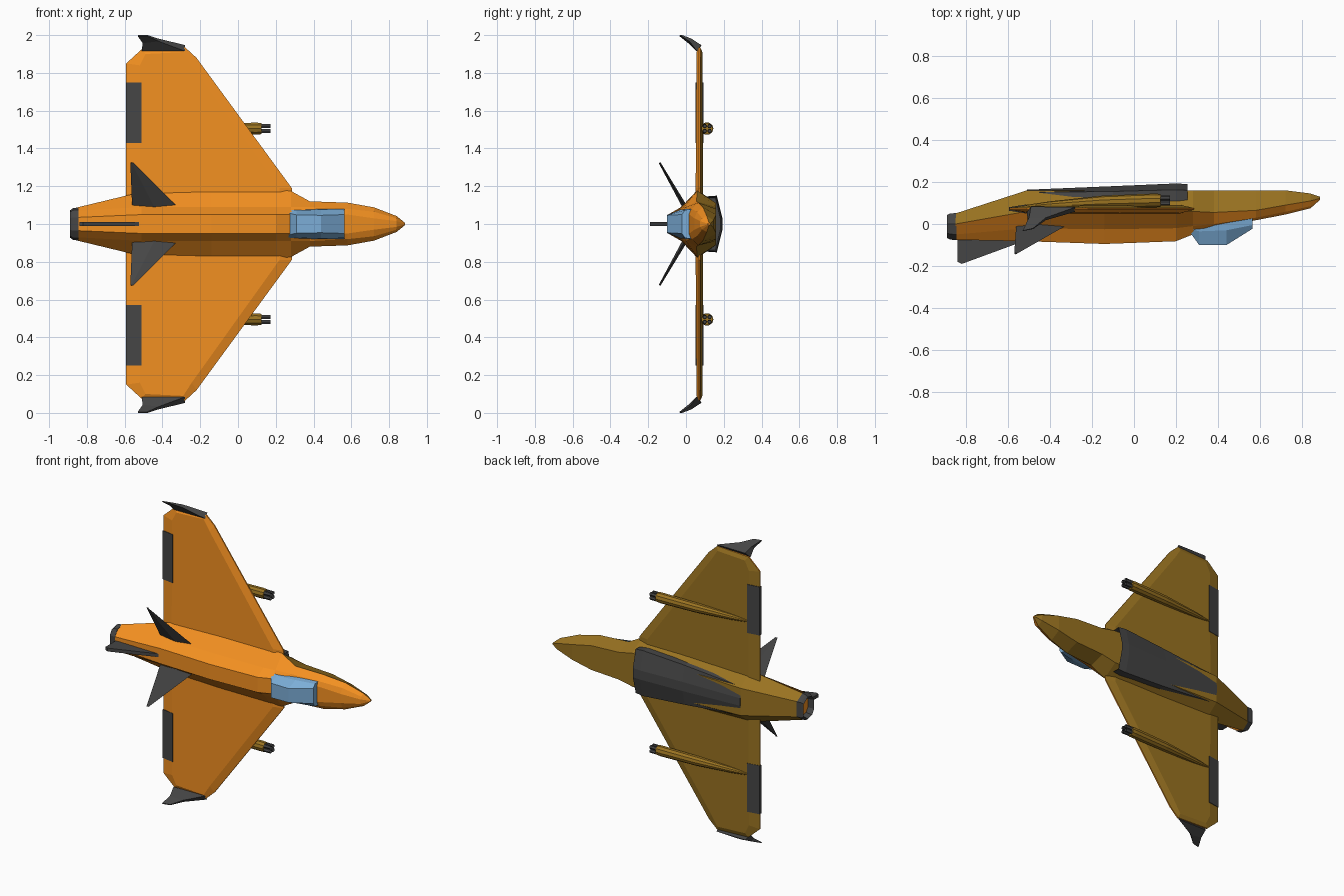
import bpy, bmesh, math
from mathutils import Vector

if "Cube" in bpy.data.objects:
    bpy.data.objects.remove(bpy.data.objects["Cube"])


def material(name, rgb):
    m = bpy.data.materials.new(name)
    m.diffuse_color = (*rgb, 1)
    m.use_nodes = True
    m.node_tree.nodes["Principled BSDF"].inputs["Base Color"].default_value = m.diffuse_color
    return m


ORANGE = material("orange", (0.9, 0.28, 0.015))
BROWN = material("brown", (0.32, 0.17, 0.015))
DARK = material("dark_grey", (0.06, 0.06, 0.06))
BLUE = material("glass_blue", (0.2, 0.42, 0.68))


def loft(name, rings, mats, pick=None, recess=None):
    """Skin closed rings of (x, y, z offset from the centreline z=1).
    pick(normal, centre) chooses the material; recess=(inset, depth vector)."""
    bm = bmesh.new()
    vs = [[bm.verts.new((x, y, z + 1)) for x, y, z in r] for r in rings]
    n = len(vs[0])
    for a, b in zip(vs, vs[1:]):
        for i in range(n):
            j = (i + 1) % n
            bm.faces.new((a[i], a[j], b[j], b[i]))
    bm.faces.new(vs[0])
    end = bm.faces.new(vs[-1])
    bmesh.ops.recalc_face_normals(bm, faces=bm.faces)
    if recess:
        bmesh.ops.inset_individual(bm, faces=[end], thickness=recess[0])
        bmesh.ops.translate(bm, vec=Vector(recess[1]), verts=end.verts)
    bm.normal_update()
    if pick:
        for f in bm.faces:
            f.material_index = pick(f.normal, f.calc_center_median())
    me = bpy.data.meshes.new(name)
    bm.to_mesh(me)
    bm.free()
    for m in mats:
        me.materials.append(m)
    ob = bpy.data.objects.new(name, me)
    bpy.context.collection.objects.link(ob)
    return ob


def section(x, *half):
    """Symmetric ring at x from (half width, y) points."""
    return [(x, y, w) for w, y in half] + [(x, y, -w) for w, y in reversed(half)]


def circle(x, y, z, r, n=10):
    return [(x, y + r * math.cos(2 * math.pi * i / n), z + r * math.sin(2 * math.pi * i / n))
            for i in range(n)]


def belly(normal, centre):
    return 1 if normal.y > 0.05 else 0


# Fuselage: spine, shoulder, widest edge, belly
fuselage = [
    section(-.85, (.035, -.075), (.07, -.05), (.088, 0), (.05, .05)),
    section(-.51, (.05, -.082), (.09, -.02), (.17, .06), (.09, .16)),
    section(-.14, (.05, -.095), (.09, -.025), (.18, .06), (.10, .16)),
    section(.20, (.05, -.082), (.09, -.02), (.18, .06), (.11, .16)),
    section(.28, (.05, -.05), (.09, -.01), (.175, .06), (.11, .16)),
    section(.38, (.05, -.02), (.09, 0), (.12, .055), (.09, .16)),
    section(.58, (.05, .018), (.08, .03), (.113, .065), (.08, .16)),
    section(.72, (.03, .045), (.065, .058), (.088, .09), (.05, .16)),
    section(.84, (.015, .075), (.03, .085), (.042, .11), (.02, .145)),
    section(.885, (.002, .115), (.004, .118), (.005, .122), (.003, .13)),
]
loft("fuselage", fuselage, [ORANGE, BROWN], belly)

# Cockpit canopy
loft("canopy", [
    section(.26, (.06, -.03), (.075, -.02), (.08, .02)),
    section(.31, (.048, -.10), (.072, -.035), (.08, .02)),
    section(.44, (.046, -.10), (.076, -.03), (.082, .03)),
    section(.565, (.05, -.022), (.074, -.005), (.08, .04)),
], [BLUE])

# Belly air intake with hollow mouth
loft("air_intake", [
    section(-.51, (.11, .10), (.095, .15), (.025, .163)),
    section(-.10, (.135, .09), (.13, .155), (.03, .18)),
    section(.20, (.145, .09), (.15, .163), (.03, .193)),
    section(.255, (.14, .09), (.145, .16), (.03, .190)),
], [DARK], recess=(.008, (-.06, 0, 0)))

# Exhaust nozzle with hollow end
loft("nozzle", [
    section(-.845, (.035, -.077), (.075, -.05), (.088, 0), (.05, .052)),
    section(-.875, (.035, -.074), (.073, -.048), (.083, 0), (.05, .05)),
    section(-.89, (.03, -.066), (.062, -.044), (.072, 0), (.042, .043)),
], [DARK], recess=(.012, (.05, 0, 0)))

# Centre tail fin
tail = [(-.57, -.06), (-.52, -.08), (-.82, -.19), (-.84, -.18), (-.84, -.06)]
loft("tail_fin", [[(x, y, s * .011) for x, y in tail] for s in (-1, 1)], [DARK])

# Wing outlines: flat skin and outer edge
skin = [(.22, .10), (.22, .19), (-.245, .84), (-.29, .91), (-.49, .90), (-.52, .84), (-.52, .10)]
edge = [(.285, .10), (.285, .19), (-.22, .88), (-.28, .935), (-.51, .925), (-.592, .85), (-.592, .10)]

for side, s in (("right", 1), ("left", -1)):
    # Wing
    loft(side + "_wing", [
        [(x, .05 + .006 * z, s * z) for x, z in skin],
        [(x, .068, s * z) for x, z in edge],
        [(x, .076, s * z) for x, z in edge],
        [(x, .092 - .006 * z, s * z) for x, z in skin],
    ], [ORANGE, BROWN], belly)

    # Aileron wedge at trailing edge
    loft(side + "_aileron", [
        [(-.512, .05, s * z), (-.512, .093, s * z), (-.594, .08, s * z), (-.594, .063, s * z)]
        for z in (.43, .75)], [DARK])

    # Bent wingtip
    loft(side + "_wingtip", [
        [(-.28, .058, s * .915), (-.28, .08, s * .947), (-.49, .083, s * .947), (-.51, .056, s * .915)],
        [(-.42, .018, s * .967), (-.42, .03, s * .981), (-.50, .03, s * .972), (-.505, .012, s * .957)],
        [(-.48, -.024, s * .994), (-.48, -.02, s), (-.53, -.032, s), (-.53, -.034, s * .994)],
    ], [DARK])

    # Slanted stabiliser with diamond section
    rings = []
    for x0, x1, y, z, t in ((-.56, -.31, 0, .08, .013), (-.57, -.555, -.14, .325, .005)):
        mid = (x0 + x1) / 2
        rings.append([(x0, y, s * z), (mid, y + .88 * t, s * (z + .48 * t)),
                      (x1, y, s * z), (mid, y - .88 * t, s * (z - .48 * t))])
    loft(side + "_stabiliser", rings, [DARK])

    # Gun pod under the wing, with barrels
    loft(side + "_gun_pod", [
        circle(x, y, s * .505, r) for x, y, r in
        ((-.58, .078, .003), (-.40, .09, .018), (-.15, .105, .03), (.10, .112, .033), (.125, .112, .031))],
        [BROWN])
    for i in range(4):
        a = math.pi / 4 + i * math.pi / 2
        by, bz = .112 + .018 * math.cos(a), s * .505 + .018 * math.sin(a)
        loft(f"{side}_gun_barrel_{i + 1}", [circle(x, by, bz, .012, 6) for x in (.11, .172)],
             [DARK], recess=(.003, (-.02, 0, 0)))
